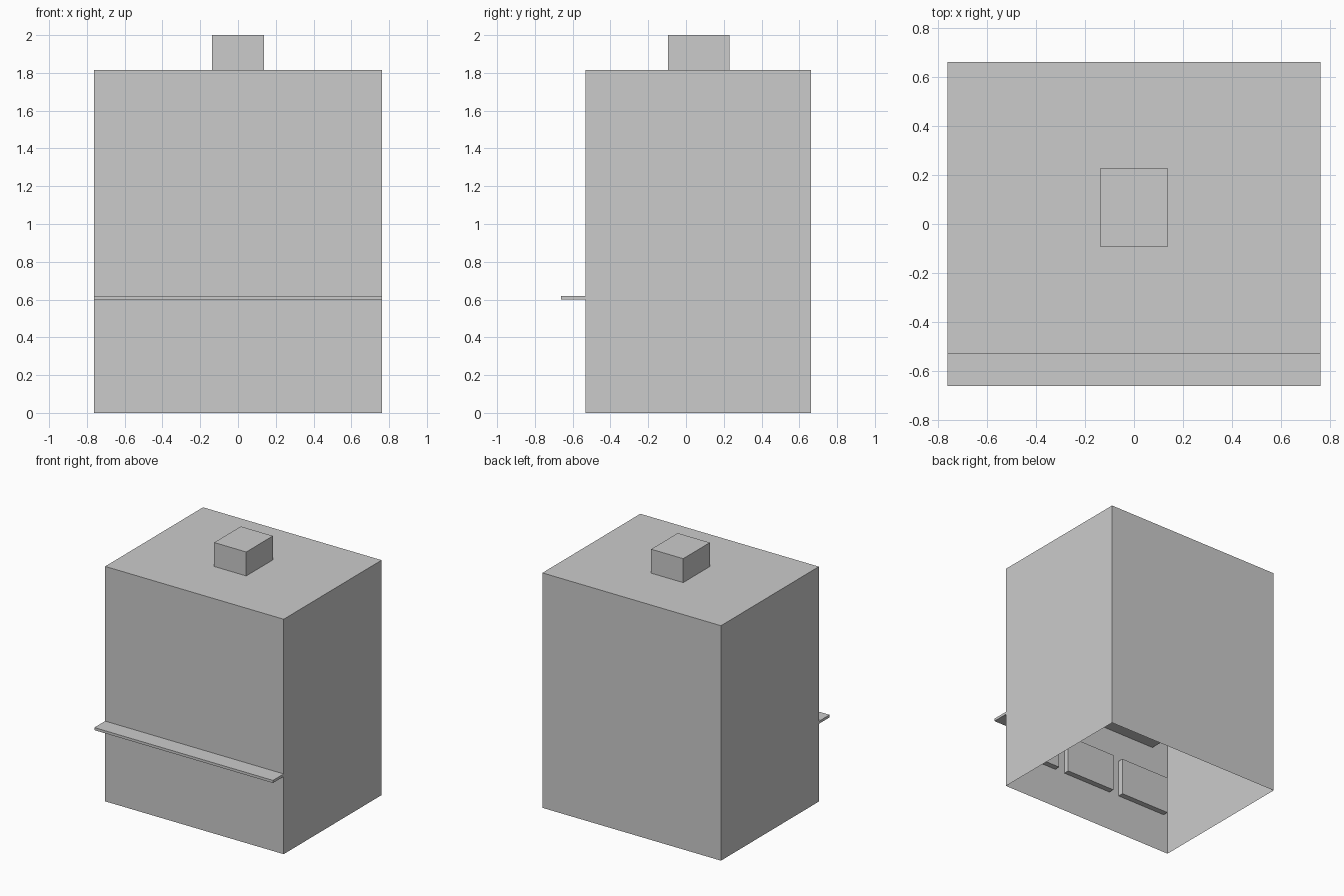
import bpy, bmesh

if "Cube" in bpy.data.objects:
    bpy.data.objects.remove(bpy.data.objects["Cube"])


def box(name, lo, hi, drop=None):
    """Box between two corners; drop = normal direction of a face left open."""
    bm = bmesh.new()
    bmesh.ops.create_cube(bm, size=1)
    for v in bm.verts:
        v.co = [lo[i] + (v.co[i] + 0.5) * (hi[i] - lo[i]) for i in range(3)]
    bm.normal_update()
    if drop:
        gone = [f for f in bm.faces if f.normal.dot(drop) > 0.9]
        bmesh.ops.delete(bm, geom=gone, context='FACES_ONLY')
    mesh = bpy.data.meshes.new(name)
    bm.to_mesh(mesh)
    bm.free()
    obj = bpy.data.objects.new(name, mesh)
    bpy.context.collection.objects.link(obj)
    return obj


W, FRONT, BACK, TOP = 0.763, -0.532, 0.663, 1.815
DOWN = (0, 0, -1)

# Main body, a shell open underneath
box("body", (-W, FRONT, 0), (W, BACK, TOP), DOWN)

# Chimney block on the roof
box("chimney", (-0.137, -0.095, TOP), (0.137, 0.23, 2.0), DOWN)

# Thin ledge across the front
box("front_ledge", (-W, -0.663, 0.60), (W, FRONT, 0.62))

# Three lower panels set behind the front wall
inner = FRONT + 0.002
for i, x in enumerate((-0.512, 0, 0.512)):
    box(f"lower_panel_{i + 1}", (x - 0.213, inner, 0.31), (x + 0.213, FRONT + 0.045, 0.60))

# Wide upper panel set behind the front wall
box("upper_panel", (-0.62, inner, 0.833), (0.62, FRONT + 0.09, 1.55))
